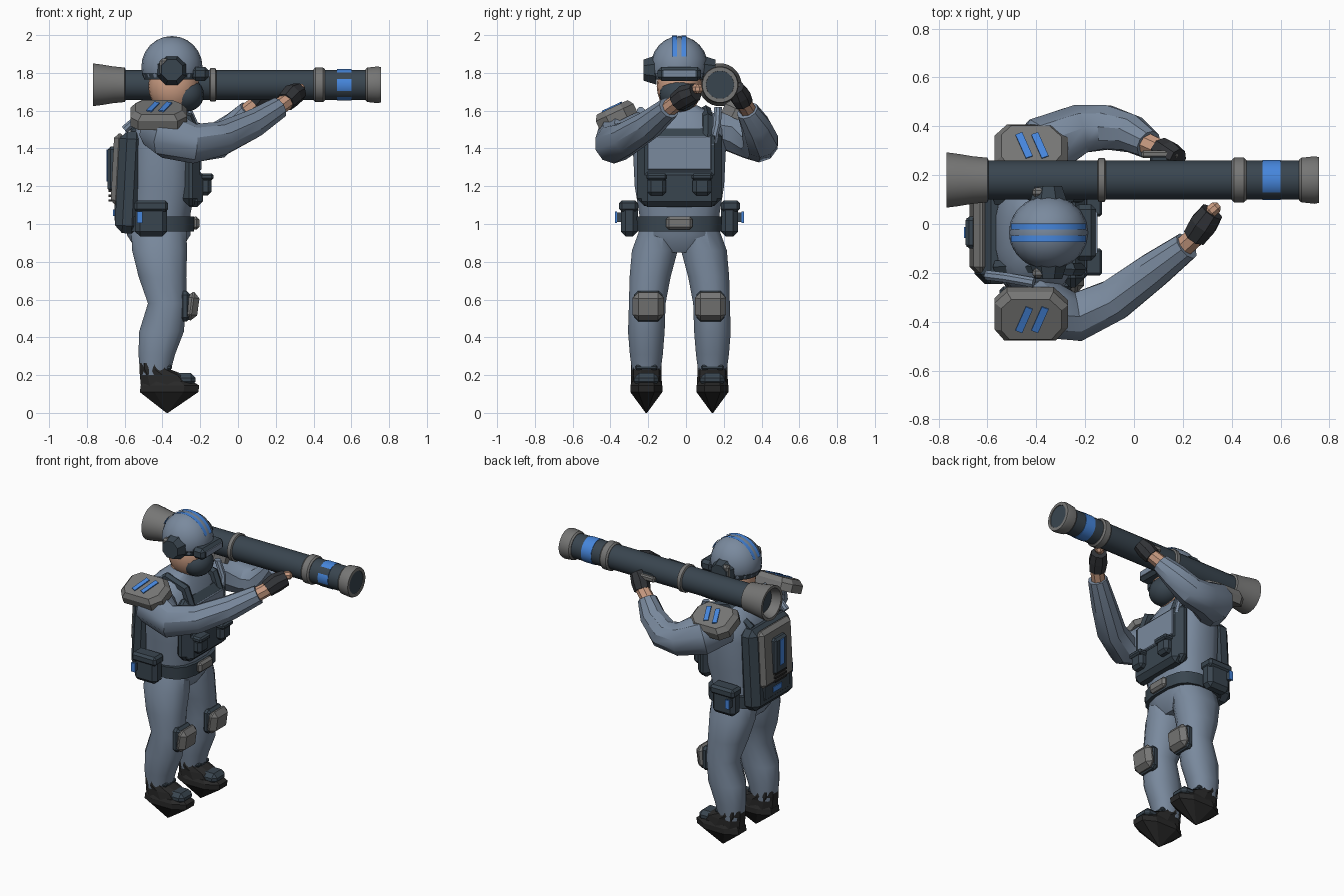
import bpy, bmesh, math
from mathutils import Vector, Matrix, Euler

if "Cube" in bpy.data.objects:
    bpy.data.objects.remove(bpy.data.objects["Cube"])

CY = -0.035  # body centre line in y


def mat(name, r, g, b):
    m = bpy.data.materials.new(name)
    lin = lambda c: ((c / 255 + 0.055) / 1.055) ** 2.4 if c > 10 else c / 3295
    m.diffuse_color = (lin(r), lin(g), lin(b), 1)
    m.use_nodes = True
    m.node_tree.nodes["Principled BSDF"].inputs["Base Color"].default_value = m.diffuse_color
    return m


CLOTH = mat("blue_grey_cloth", 122, 138, 158)
DARK = mat("dark_slate", 57, 69, 79)
GREY = mat("plate_grey", 118, 118, 117)
BLUE = mat("marking_blue", 70, 134, 220)
SKIN = mat("skin", 202, 156, 130)
BLACK = mat("boot_black", 40, 40, 40)
GLOVE = mat("glove_charcoal", 50, 52, 56)


def finish(bm, name, m, angle=35):
    bmesh.ops.recalc_face_normals(bm, faces=bm.faces)
    me = bpy.data.meshes.new(name)
    bm.to_mesh(me)
    bm.free()
    me.materials.append(m)
    ob = bpy.data.objects.new(name, me)
    bpy.context.collection.objects.link(ob)
    if angle:
        bpy.ops.object.select_all(action='DESELECT')
        bpy.context.view_layer.objects.active = ob
        ob.select_set(True)
        bpy.ops.object.shade_smooth_by_angle(angle=math.radians(angle))
    return ob


def loft(name, m, rings, axis=None, n=12, power=1.0, angle=35):
    """Skin rings of (x, y, z, ra[, rb]); axis fixes the section plane."""
    bm = bmesh.new()
    pts = [Vector(r[:3]) for r in rings]
    loops = []
    for i, r in enumerate(rings):
        if axis == 'z':
            u, v = Vector((1, 0, 0)), Vector((0, 1, 0))
        elif axis == 'x':
            u, v = Vector((0, 1, 0)), Vector((0, 0, 1))
        else:
            t = (pts[min(i + 1, len(pts) - 1)] - pts[max(i - 1, 0)]).normalized()
            u = t.cross(Vector((0, 0, 1))).normalized()
            v = u.cross(t)
        loop = []
        for k in range(n):
            a = 2 * math.pi * (k + 0.5) / n
            c, s = math.cos(a), math.sin(a)
            c = math.copysign(abs(c) ** power, c)
            s = math.copysign(abs(s) ** power, s)
            loop.append(bm.verts.new(pts[i] + u * c * r[3] + v * s * r[-1]))
        loops.append(loop)
    for a, b in zip(loops, loops[1:]):
        for k in range(n):
            bm.faces.new((a[k], a[(k + 1) % n], b[(k + 1) % n], b[k]))
    bm.faces.new(loops[0])
    bm.faces.new(loops[-1])
    return finish(bm, name, m, angle)


def box(name, m, c, size, bevel=0.0, rot=(0, 0, 0)):
    bm = bmesh.new()
    bmesh.ops.create_cube(bm, size=1)
    bmesh.ops.scale(bm, vec=size, verts=bm.verts)
    if bevel:
        bmesh.ops.bevel(bm, geom=bm.edges[:], offset=bevel, segments=1, affect='EDGES')
    R = Euler([math.radians(a) for a in rot]).to_matrix().to_4x4()
    bm.transform(Matrix.Translation(c) @ R)
    return finish(bm, name, m, 0)


def ball(name, m, c, r, cut=None):
    bm = bmesh.new()
    bmesh.ops.create_uvsphere(bm, u_segments=20, v_segments=12, radius=1)
    bm.transform(Matrix.Translation(c) @ Matrix.Diagonal((*r, 1)))
    if cut:
        g = bm.verts[:] + bm.edges[:] + bm.faces[:]
        res = bmesh.ops.bisect_plane(bm, geom=g, plane_co=(0, 0, cut), plane_no=(0, 0, 1), clear_inner=True)
        bmesh.ops.edgeloop_fill(bm, edges=[e for e in res['geom_cut'] if isinstance(e, bmesh.types.BMEdge)])
    return finish(bm, name, m)


# Torso and pelvis
loft("torso", CLOTH, [(-.42, CY, .85, .11, .13), (-.42, CY, .94, .17, .21), (-.42, CY, 1.05, .17, .215),
                      (-.40, CY, 1.2, .18, .24), (-.40, CY, 1.4, .18, .25), (-.40, CY, 1.5, .165, .25),
                      (-.40, CY, 1.58, .12, .2), (-.38, CY, 1.63, .08, .09)], 'z', 16, .75)
loft("belt", DARK, [(-.42, CY, .96, .19, .225), (-.42, CY, 1.04, .19, .23)], 'z', 16, .65)
box("buckle", GREY, (-.225, CY, 1.005), (.04, .14, .07), .015)

# Vest
box("vest_front", DARK, (-.25, CY, 1.3), (.10, .45, .41), .04)
box("vest_chest_panel", CLOTH, (-.2, CY, 1.375), (.012, .34, .18), .005)
box("vest_lower_panel", DARK, (-.235, CY, 1.19), (.10, .40, .2), .03)

# Backpack
box("backpack", DARK, (-.575, CY, 1.22), (.13, .42, .54), .04, (0, 3, 0))
box("backpack_panel", GREY, (-.635, CY, 1.29), (.06, .33, .38), .025, (0, 3, 0))
box("backpack_spine", DARK, (-.665, CY, 1.29), (.05, .13, .24), .015)
box("backpack_stripe", BLUE, (-.691, CY, 1.31), (.009, .045, .17))
box("backpack_lower_pouch", DARK, (-.63, CY, 1.07), (.05, .3, .14), .02)
box("backpack_low_mark", BLUE, (-.656, CY, 1.06), (.009, .09, .035))
for i in range(3):
    box("backpack_vent", BLACK, (-.67, CY, 1.125 + i * .025), (.03, .12, .012))
loft("pack_hose", CLOTH, [(-.6, -.21, 1.5, .022), (-.52, -.22, 1.57, .022), (-.41, -.24, 1.6, .022)], n=8)
loft("chest_hose", CLOTH, [(-.22, .14, 1.42, .022), (-.23, .165, 1.53, .022), (-.27, .17, 1.62, .022)], 'z', 8)

# Head, mask, goggles and helmet
loft("neck", SKIN, [(-.38, CY, 1.58, .085, .08), (-.37, CY, 1.7, .085, .08)], 'z')
ball("head", SKIN, (-.34, CY, 1.73), (.135, .12, .15))
ball("face_mask", DARK, (-.275, CY, 1.685), (.095, .105, .09))
ball("helmet", CLOTH, (-.35, CY, 1.832), (.162, .152, .163), 1.775)
loft("helmet_band", DARK, [(-.35, CY, 1.765, .148, .138), (-.35, CY, 1.80, .162, .15)], 'z', 20)
box("goggles", DARK, (-.2, CY, 1.795), (.09, .23, .075), .02)
box("goggle_lens", CLOTH, (-.154, CY, 1.797), (.009, .17, .035))
for dy in (-.025, .025):
    bm = bmesh.new()
    prev = None
    for k in range(17):
        a = math.radians(20 + 140 * k / 16)
        row = [bm.verts.new((-.35 + .164 * math.cos(a), CY + dy + w, 1.832 + .1665 * math.sin(a) - .001))
               for w in (-.013, .013)]
        if prev:
            bm.faces.new((prev[0], prev[1], row[1], row[0]))
        prev = row
    finish(bm, "helmet_stripe", BLUE)

# Mirrored parts
for s in (-1, 1):
    Y = lambda off: CY + s * off
    # ear protection
    ring = [(.115, .07), (.15, .085), (.175, .075), (.19, .05)]
    bm = bmesh.new()
    bmesh.ops.create_cone(bm, cap_ends=True, segments=8, radius1=.085, radius2=.06, depth=.07)
    bm.transform(Matrix.Translation((-.35, Y(.155), 1.815)) @ Matrix.Rotation(-s * math.pi / 2, 4, 'X')
                 @ Matrix.Rotation(math.pi / 8, 4, 'Z'))
    finish(bm, "ear_muff", DARK, 0)
    box("ear_muff_clip", GREY, (-.39, Y(.165), 1.83), (.05, .04, .09), .012)
    # vest pockets and straps
    box("vest_pocket", DARK, (-.185, Y(.12), 1.2), (.09, .10, .1), .02)
    box("vest_pocket_flap", DARK, (-.18, Y(.12), 1.25), (.10, .11, .035), .01)
    loft("shoulder_strap", DARK, [(-.22, Y(.15), 1.45, .03), (-.26, Y(.15), 1.56, .03),
                                  (-.40, Y(.14), 1.6, .03), (-.56, Y(.14), 1.48, .03)], n=6)
    # hip pouches
    box("hip_pouch", DARK, (-.46, Y(.265), 1.02), (.17, .09, .17), .025)
    box("hip_pouch_flap", DARK, (-.46, Y(.27), 1.095), (.18, .10, .06), .015)
    box("hip_pouch_mark", BLUE, (-.52, Y(.335), 1.035), (.028, .012, .06))
    box("hip_pouch_clip", DARK, (-.52, Y(.32), 1.035), (.028, .03, .05))
    # shoulder pads with two slanted bars
    R = Matrix.Rotation(-s * math.radians(25), 4, 'X')
    P = Matrix.Translation((-.42, Y(.345), 1.595)) @ R
    bm = bmesh.new()
    for r, z in ((1, -.055), (1, -.005), (.82, .025)):
        for x, y in ((-.15, -.06), (-.11, -.11), (.1, -.11), (.15, -.05), (.15, .05), (.09, .11), (-.1, .11), (-.15, .06)):
            bm.verts.new((x * r, y * r, z))
    bmesh.ops.convex_hull(bm, input=bm.verts[:])
    bm.transform(P)
    finish(bm, "shoulder_pad", GREY, 0)
    for x in (-.03, .035):
        bm = bmesh.new()
        bmesh.ops.create_cube(bm, size=1)
        bm.transform(P @ Matrix.Translation((x, 0, .027)) @ Matrix.Rotation(s * math.radians(22), 4, 'Z')
                     @ Matrix.Diagonal((.03, .115, .009, 1)))
        finish(bm, "shoulder_bar", BLUE, 0)
    # legs and knee pads
    loft("leg", CLOTH, [(-.42, Y(.11), .98, .15, .10), (-.415, Y(.13), .86, .15, .125), (-.40, Y(.155), .72, .13, .112),
                        (-.375, Y(.17), .58, .105, .10), (-.405, Y(.175), .43, .122, .10),
                        (-.43, Y(.175), .31, .10, .09), (-.44, Y(.175), .2, .08, .075)], 'z', 12, .9)
    box("knee_pad", GREY, (-.245, Y(.165), .565), (.07, .165, .15), .03, (0, 8, 0))
    box("knee_pad_base", DARK, (-.28, Y(.165), .565), (.06, .15, .16), .02)
    # boots with a sole tapering to a point
    loft("boot_sole", BLACK, [(-.375, Y(.175), 0, .004, .004), (-.365, Y(.175), .11, .165, .09),
                              (-.36, Y(.175), .145, .165, .09), (-.37, Y(.175), .165, .14, .08)], 'z', 8, .8, 0)
    loft("boot_upper", BLACK, [(-.37, Y(.175), .14, .15, .083), (-.40, Y(.175), .2, .125, .08),
                               (-.44, Y(.175), .23, .085, .08), (-.445, Y(.175), .265, .08, .08)], 'z', 10, .85, 0)
    box("boot_toe_cap", DARK, (-.285, Y(.175), .175), (.12, .13, .07), .025)
    box("boot_strap", DARK, (-.39, Y(.175), .24), (.08, .12, .025), .008)

# Supporting arm (near side)
loft("near_sleeve", CLOTH, [(-.44, -.25, 1.5, .10), (-.37, -.35, 1.475, .13), (-.23, -.38, 1.425, .105),
                            (-.08, -.31, 1.455, .09), (.08, -.19, 1.53, .078), (.215, -.09, 1.615, .06)], n=10)
loft("near_wrist", SKIN, [(.19, -.105, 1.6, .045), (.28, -.025, 1.665, .043)], n=8)
loft("near_glove", GLOVE, [(.25, -.05, 1.645, .052), (.285, .0, 1.68, .06), (.32, .05, 1.7, .05)], n=8, angle=0)
box("near_fingers", SKIN, (.325, .06, 1.715), (.06, .05, .05), .015, (0, 0, 40))

# Trigger arm (far side)
loft("far_sleeve", CLOTH, [(-.44, .19, 1.5, .10), (-.35, .33, 1.475, .13), (-.22, .39, 1.43, .105),
                           (-.11, .395, 1.44, .095), (-.01, .37, 1.52, .08), (.06, .325, 1.6, .06)], n=10)
loft("far_wrist", SKIN, [(.04, .335, 1.59, .045), (.13, .295, 1.66, .043)], n=8)
loft("far_glove", GLOVE, [(.11, .305, 1.64, .052), (.14, .285, 1.68, .058), (.18, .265, 1.72, .045)], n=8, angle=0)

# Launcher tube along x
LY, LZ = .18, 1.737


def tube(name, m, prof, n=24):
    return loft(name, m, [(x, LY, LZ, r) for x, r in prof], 'x', n)


tube("launcher_tube", DARK, [(-.66, .08), (.74, .08)])
tube("launcher_bell", GREY, [(-.595, .082), (-.60, .092), (-.66, .098), (-.72, .108), (-.767, .114),
                             (-.767, .096), (-.70, .076)])
tube("bell_bore", DARK, [(-.702, .079), (-.708, .079)])
tube("middle_ring", GREY, [(-.15, .08), (-.145, .09), (-.12, .09), (-.115, .08)])
tube("front_ring", GREY, [(.40, .083), (.41, .092), (.45, .092), (.46, .083)])
tube("muzzle_ring", GREY, [(.675, .083), (.685, .092), (.74, .098), (.757, .094), (.757, .074), (.75, .073)])
tube("muzzle_disc", DARK, [(.745, .075), (.753, .075)])
band = tube("launcher_band", BLUE, [(.525, .083), (.6, .083)])
band.data.materials.append(DARK)
for f in band.data.polygons:  # dark gaps on the near side of the band
    if f.normal.y < 0 and .45 < abs(f.normal.z) < .8:
        f.material_index = 1
box("trigger_plate", GREY, (.105, .285, 1.72), (.15, .03, .035), .008)
box("trigger_mount", DARK, (.105, .255, 1.72), (.08, .05, .04), .008)
